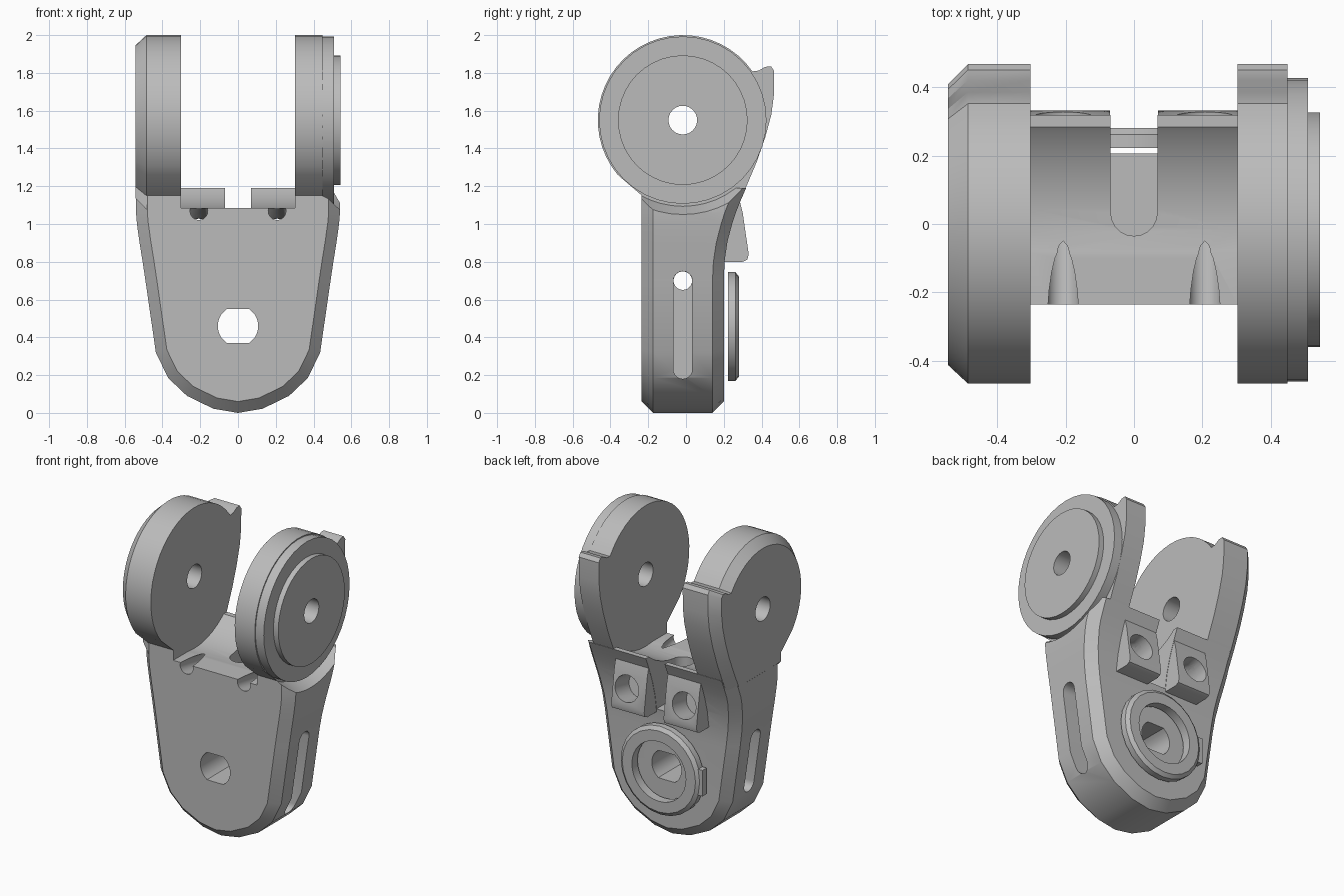
import bpy, bmesh, math
from mathutils import Vector

old = bpy.data.objects.get("Cube")
if old:
    bpy.data.objects.remove(old)

grey = bpy.data.materials.new("mid_grey")
grey.use_nodes = True
colour = (0.5, 0.5, 0.5, 1)
grey.diffuse_color = colour
grey.node_tree.nodes["Principled BSDF"].inputs["Base Color"].default_value = colour

PIVOT = (-0.017, 1.55)   # y, z of the hinge axis
R = 0.45                 # hinge disc radius
GAP = 0.303              # half the space between the arms


def loft(name, rings):
    """Closed solid skinned through rings of equal point count."""
    bm = bmesh.new()
    loops = [[bm.verts.new(p) for p in ring] for ring in rings]
    n = len(loops[0])
    for a, b in zip(loops, loops[1:]):
        for i in range(n):
            j = (i + 1) % n
            bm.faces.new((a[i], a[j], b[j], b[i]))
    bm.faces.new(loops[0])
    bm.faces.new(loops[-1])
    bmesh.ops.remove_doubles(bm, verts=bm.verts, dist=0.0005)
    bmesh.ops.recalc_face_normals(bm, faces=bm.faces)
    mesh = bpy.data.meshes.new(name)
    bm.to_mesh(mesh)
    bm.free()
    mesh.materials.append(grey)
    ob = bpy.data.objects.new(name, mesh)
    bpy.context.collection.objects.link(ob)
    return ob


def prism(name, pts, axis, *stations):
    """Profile swept along an axis; stations are (position, scale about pivot)."""
    rings = []
    for t, s in stations:
        flat = [(PIVOT[0] + (a - PIVOT[0]) * s, PIVOT[1] + (b - PIVOT[1]) * s) for a, b in pts]
        rings.append([(t, a, b) if axis == "x" else (a, t, b) for a, b in flat])
    return loft(name, rings)


def circle(a, b, r, n=32):
    return [(a + r * math.cos(math.tau * i / n), b + r * math.sin(math.tau * i / n)) for i in range(n)]


def rect(a0, a1, b0, b1):
    return [(a0, b0), (a1, b0), (a1, b1), (a0, b1)]


def slot(a, b0, b1, r):
    arc = [math.pi * i / 10 for i in range(11)]
    return ([(a + r * math.cos(t), b1 - r + r * math.sin(t)) for t in arc]
            + [(a - r * math.cos(t), b0 + r - r * math.sin(t)) for t in arc])


def tube(name, p, q, r, n=24):
    """Cylinder between two points."""
    p, q = Vector(p), Vector(q)
    turn = (q - p).to_track_quat("Z", "Y")
    return loft(name, [[c + turn @ Vector((a, b, 0)) for a, b in circle(0, 0, r, n)] for c in (p, q)])


def cut(ob, *cutters):
    for c in cutters:
        c.hide_render = True
        mod = ob.modifiers.new("cut", "BOOLEAN")
        mod.operation, mod.solver, mod.object = "DIFFERENCE", "EXACT", c
        bpy.context.view_layer.objects.active = ob
        bpy.ops.object.modifier_apply(modifier=mod.name)
        bpy.data.objects.remove(c)


# Lower body: outline half-width, height and depth of the back at each level
FRONT, CH = -0.235, 0.06
levels = [(0, 0, .2), (.13, .022, .2), (.27, .09, .2), (.37, .185, .2), (.435, .32, .2),
          (.49, .7, .2), (.505, .8, .205), (.521, .9, .22), (.535, 1.0, .246),
          (.54, 1.06, .265), (.54, 1.13, .292), (.54, 1.19, .318)]
rings = []
for i, (w, z, back) in enumerate(levels):
    lo = levels[i - 1] if i else (-levels[1][0], levels[1][1], 0)
    hi = levels[min(i + 1, len(levels) - 1)]
    d = Vector((hi[0] - lo[0], hi[1] - lo[1])).normalized()
    wi, zi = w - d.y * CH, z + d.x * CH
    if i == 0:
        wi = 0
    rings.append([(wi, FRONT, zi), (w, FRONT + CH, z), (w, back - CH, z), (wi, back, zi),
                  (-wi, back, zi), (-w, back - CH, z), (-w, FRONT + CH, z), (-wi, FRONT, zi)])
body = loft("lower_body", rings)

# Saddle between the arms and clearance around the stepped left disc
cut(body,
    prism("saddle_cut", circle(*PIVOT, .47, 48), "x", (-GAP, 1), (GAP, 1)),
    prism("saddle_front_cut", rect(-.5, 0, 1.085, 1.4), "x", (-GAP, 1), (GAP, 1)),
    prism("disc_clearance", circle(*PIVOT, .455, 48), "x", (.445, 1), (.56, 1.12)))

# Centre hole with two flats, cross bore and side cable slots
flats = [(x, min(max(z, .37), .55)) for x, z in circle(0, .46, .107)]
cut(body,
    prism("centre_hole", flats, "y", (-.5, 1), (.5, 1)),
    tube("cross_bore", (-1, PIVOT[0], .7), (1, PIVOT[0], .7), .049),
    prism("slot_left", slot(PIVOT[0], .18, .75, .05), "x", (.28, 1), (.8, 1)),
    prism("slot_right", slot(PIVOT[0], .33, .75, .05), "x", (-.8, 1), (-.3, 1)))


def cable_notch():
    return prism("cable_notch", slot(0, -.035, .8, .068), "z", (0, 1))


# Screw lugs on the back
lug_side = [(.12, .8), (.3, .8), (.325, .812), (.332, .84), (.3, 1.06), (.285, 1.12),
            (.27, 1.132), (.2, 1.13), (.12, 1.09)]
lugs = [prism(n, lug_side, "x", (s * .07, 1), (s * .308, 1))
        for n, s in (("lug_left", 1), ("lug_right", -1))]

# Cable notch with rounded front end, running through the saddle to the back
notch_outline = slot(0, -.035, .9, .068)
cut(body, loft("cable_notch", [[(x, y, z) for x, y in notch_outline] for z in (.82, 1.4)]))

# Slanted screw holes with counterbores
for lug, s in zip(lugs, (1, -1)):
    x = s * .207
    for ob in (body, lug):
        cut(ob,
            tube("screw_hole", (x, .4, .95), (x, -.4, 1.1), .047),
            tube("counterbore", (x, .17, .93), (x, .45, .98), .085))

# Hinge arms: disc with a stop fin on the back edge
arc = [math.radians(35 + i * 185 / 26) for i in range(27)]
arm = [(PIVOT[0] + R * math.cos(t), PIVOT[1] + R * math.sin(t)) for t in arc]
arm += [(-.233, 1.15), (-.233, 1.08), (.265, 1.08), (.32, 1.2), (.375, 1.33), (.42, 1.46),
        (.452, 1.58), (.465, 1.68), (.467, 1.81), (.45, 1.835), (.42, 1.832), (.385, 1.812)]
arms = [prism("arm_right", arm, "x", (-GAP, 1), (-.485, 1), (-.543, .88)),
        prism("arm_left", arm, "x", (GAP, 1), (.448, 1)),
        prism("disc_step", circle(*PIVOT, .443, 40), "x", (.44, 1), (.508, 1)),
        prism("disc_cap", circle(*PIVOT, .343, 40), "x", (.5, 1), (.543, 1))]
for ob in arms:
    cut(ob, tube("pivot_hole", (-1, *PIVOT), (1, *PIVOT), .076))

# Ring plate standing off the back, with a chamfered rim and a side tab
ring_steps = [(.222, .288), (.262, .288), (.28, .265)]
ring = loft("back_ring", [[(x, y, z) for x, z in circle(0, .457, r, 24)] for y, r in ring_steps])
cut(ring, prism("ring_bore", circle(0, .457, .195), "y", (.1, 1), (.4, 1)))
tab = prism("ring_tab", rect(-.305, -.26, .37, .54), "y", (.222, 1), (.265, 1))

# Smooth shading on curved surfaces, sharp at real edges
bpy.ops.object.select_all(action="DESELECT")
for ob in [body, ring, tab, *lugs, *arms]:
    ob.select_set(True)
    bpy.context.view_layer.objects.active = ob
bpy.ops.object.shade_smooth_by_angle(angle=math.radians(30))
